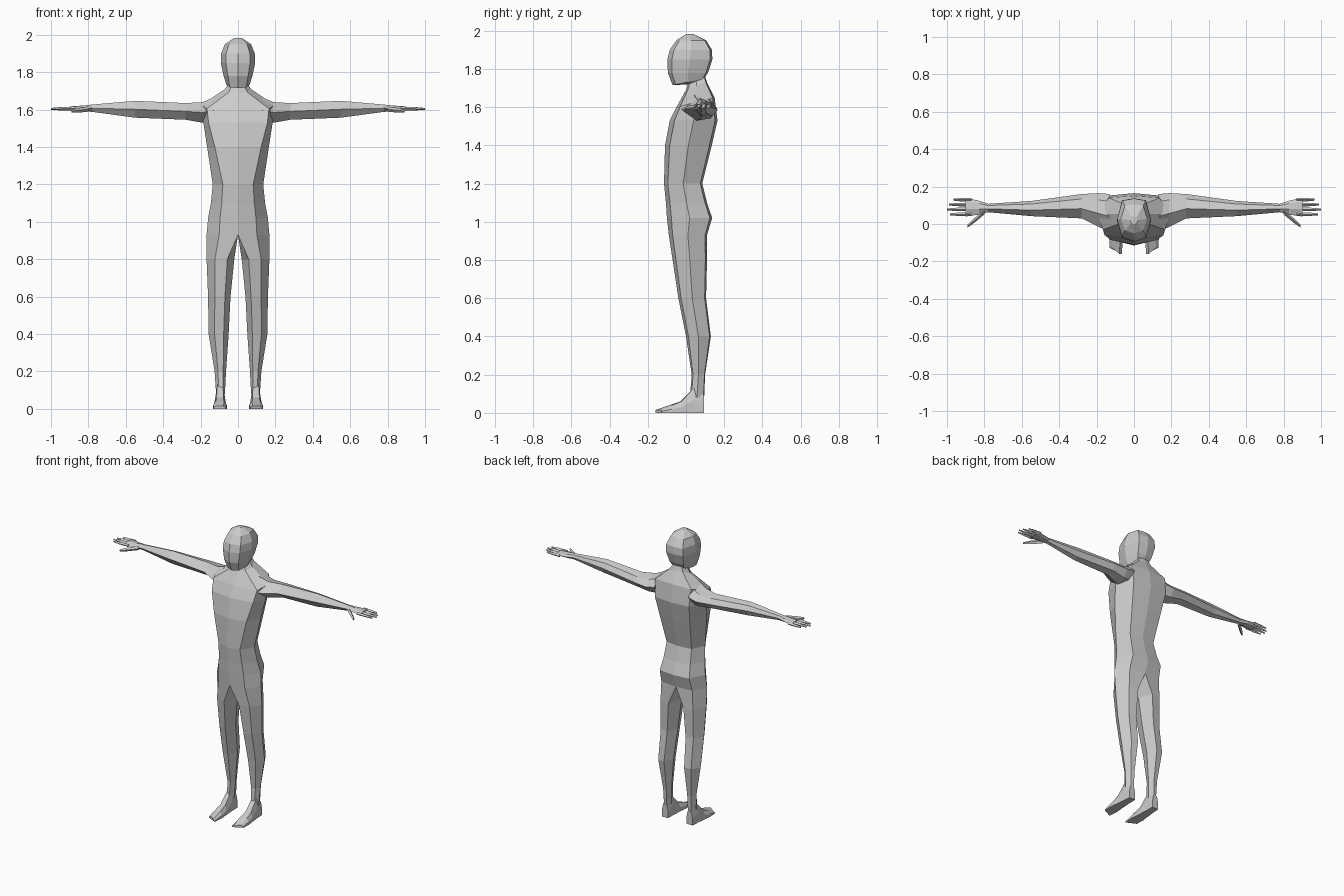
import bpy
import bmesh
from mathutils import Vector

if "Cube" in bpy.data.objects:
    bpy.data.objects.remove(bpy.data.objects["Cube"])

grey = bpy.data.materials.new("plain grey")
grey.use_nodes = True
colour = (.6, .6, .6, 1)
grey.diffuse_color = colour
grey.node_tree.nodes["Principled BSDF"].inputs["Base Color"].default_value = colour


def loft(name, rings, open_rings=0, cap_start=False, cap_end=False):
    """Skin the left half through rings; the first open_rings rest on the mirror plane."""
    bm = bmesh.new()
    rows = [[bm.verts.new(point) for point in ring] for ring in rings]
    sides = len(rows[0])
    for index, (near, far) in enumerate(zip(rows, rows[1:])):
        is_open = index + 1 < open_rings
        for side in range(sides - 2 if is_open else sides):
            after = (side + 1) % sides
            bm.faces.new((near[side], near[after], far[after], far[side]))
    if cap_start:
        bm.faces.new(rows[0])
    if cap_end:
        bm.faces.new(rows[-1])
    loose = [vert for vert in bm.verts if not vert.link_faces]
    bmesh.ops.delete(bm, geom=loose, context='VERTS')
    bmesh.ops.recalc_face_normals(bm, faces=bm.faces)

    # Turn the shell outward when its signed volume is negative
    origin = Vector(rings[0][0])
    volume = sum(face.calc_area() * face.normal.dot(face.calc_center_median() - origin)
                 for face in bm.faces)
    if volume < 0:
        bmesh.ops.reverse_faces(bm, faces=bm.faces)

    mesh = bpy.data.meshes.new(name)
    bm.to_mesh(mesh)
    bm.free()
    mesh.materials.append(grey)
    part = bpy.data.objects.new(name, mesh)
    bpy.context.collection.objects.link(part)
    mirror = part.modifiers.new("mirror", 'MIRROR')
    mirror.use_clip = True


def section(z, front, back, outer, inner=0, tilt=0, facet=.7):
    """Level section, half of the body or one leg; tilt lifts its back, facet is the flat front's share."""
    width, depth = outer - inner, back - front
    ridge = inner + width / 4 if inner else inner
    outline = [(ridge, 0), (inner + facet * width, .1), (outer, .5),
               (inner + .7 * width, .95), (ridge, 1), (inner, .5)]
    return [(x, front + t * depth, z + t * tilt) for x, t in outline]


# Trunk, from the neck down to the crotch
trunk = [
    section(z=1.72, front=.01, back=.1, outer=.05, tilt=.04),
    section(z=1.69, front=0, back=.11, outer=.07, tilt=.04),
    section(z=1.6, front=-.05, back=.15, outer=.195, tilt=.05, facet=.85),
    section(z=1.53, front=-.085, back=.165, outer=.185, facet=.85),
    section(z=1.4, front=-.11, back=.135, outer=.165, facet=.75),
    section(z=1.2, front=-.115, back=.085, outer=.135, facet=.6),
    section(z=1.1, front=-.105, back=.11, outer=.145, facet=.6),
    section(z=1.02, front=-.1, back=.137, outer=.16, facet=.6),
    section(z=.93, front=-.09, back=.11, outer=.168, facet=.6),
]

# Legs, branching from the crotch: thigh, knee, calf and ankle
legs = [
    section(z=.8, front=-.07, back=.11, outer=.168, inner=.02),
    section(z=.6, front=-.04, back=.105, outer=.16, inner=.04),
    section(z=.4, front=0, back=.13, outer=.157, inner=.05),
    section(z=.2, front=.03, back=.1, outer=.125, inner=.064),
    section(z=.08, front=.02, back=.095, outer=.117, inner=.07),
]
loft("trunk_and_legs", trunk + legs, open_rings=len(trunk))

# Head, from the throat up to the crown
head = [
    section(z=1.72, front=.02, back=.09, outer=.05, tilt=.03),
    section(z=1.715, front=-.07, back=.095, outer=.062, tilt=.035),
    section(z=1.78, front=-.095, back=.115, outer=.077),
    section(z=1.85, front=-.097, back=.138, outer=.092),
    section(z=1.9, front=-.085, back=.136, outer=.09),
    section(z=1.95, front=-.05, back=.105, outer=.07),
    section(z=1.983, front=0, back=.04, outer=.02),
]
loft("head", head, open_rings=len(head), cap_end=True)


def foot_section(y, inner, outer, height):
    """Upright section across the foot; the outer side falls short at the toes."""
    bevel = (outer - inner) / 5
    outer_y = max(y, .8 * y)
    return [(inner, y, 0), (inner, y, height / 2), (inner + bevel, y, height),
            (outer - bevel, outer_y, height), (outer, outer_y, height / 2), (outer, outer_y, 0)]


# Foot, from the heel to the toes
foot = [
    foot_section(y=.095, inner=.07, outer=.117, height=.09),
    foot_section(y=.04, inner=.07, outer=.12, height=.13),
    foot_section(y=-.03, inner=.065, outer=.127, height=.06),
    foot_section(y=-.09, inner=.06, outer=.133, height=.04),
    foot_section(y=-.16, inner=.065, outer=.13, height=.015),
]
loft("foot", foot, cap_start=True, cap_end=True)


def arm_section(x, front, back, low, high):
    """Upright six-sided section across the arm, with a ridge along its front."""
    outline = [(0, .5), (.4, 1), (.8, .85), (1, .5), (.8, .1), (.4, 0)]
    return [(x, front + s * (back - front), low + t * (high - low)) for s, t in outline]


# Arm and palm, from the shoulder to the knuckles
arm = [
    arm_section(x=.13, front=-.04, back=.16, low=1.53, high=1.665),
    arm_section(x=.19, front=-.015, back=.165, low=1.53, high=1.64),
    arm_section(x=.28, front=.03, back=.16, low=1.546, high=1.635),
    arm_section(x=.55, front=.042, back=.123, low=1.557, high=1.647),
    arm_section(x=.78, front=.063, back=.108, low=1.588, high=1.627),
    arm_section(x=.83, front=.05, back=.125, low=1.592, high=1.622),
    arm_section(x=.9, front=.04, back=.14, low=1.595, high=1.617),
]
loft("arm", arm, cap_start=True, cap_end=True)


def digit(name, start, end, radius):
    """Four-sided rod, tapered to half its thickness at the tip."""
    start, end = Vector(start), Vector(end)
    across, up = Vector((0, radius, 0)), Vector((0, 0, radius))
    rings = []
    for centre, scale in ((start, 1), (start.lerp(end, .6), .9), (end, .5)):
        rings.append([centre + scale * offset for offset in (-across, up, across, -up)])
    loft(name, rings, cap_start=True, cap_end=True)


# Fingers in an even row, and the thumb
tips = {"index_finger": .985, "middle_finger": 1, "ring_finger": .99, "little_finger": .965}
for place, (name, tip) in enumerate(tips.items()):
    y = .052 + .026 * place
    digit(name, start=(.87, y, 1.606), end=(tip, y, 1.604), radius=.01)
digit("thumb", start=(.8, .065, 1.603), end=(.89, -.012, 1.592), radius=.014)
